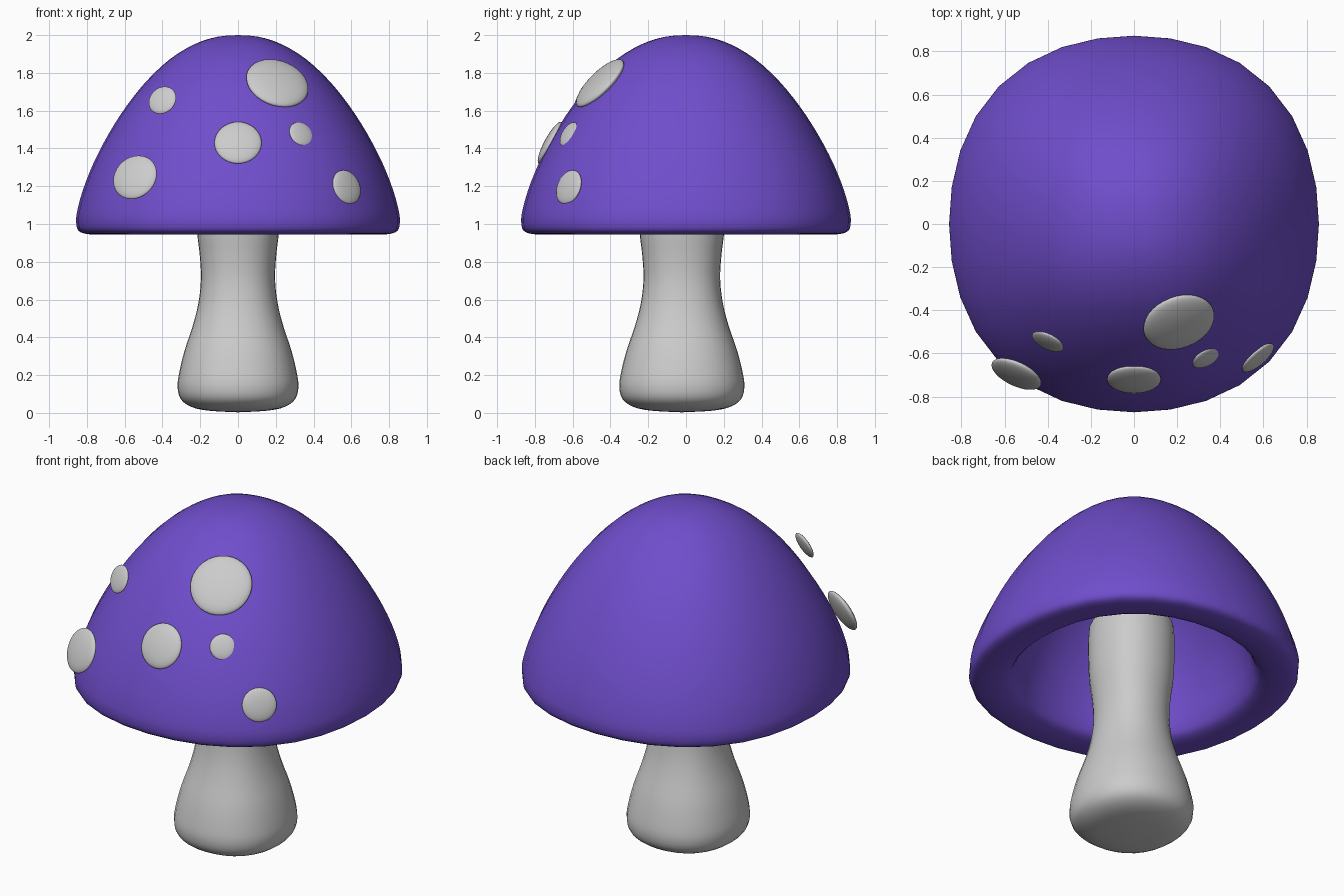
import bpy, bmesh, math
from mathutils import Vector

if "Cube" in bpy.data.objects:
    bpy.data.objects.remove(bpy.data.objects["Cube"])


def smooth_profile(pts, steps=3):
    """Catmull-Rom refinement of (radius, height) points."""
    p = [Vector(q) for q in [pts[0]] + pts + [pts[-1]]]
    out = []
    for a, b, c, d in zip(p, p[1:], p[2:], p[3:]):
        for i in range(steps):
            t = i / steps
            out.append(0.5 * (2 * b + (c - a) * t + (2 * a - 5 * b + 4 * c - d) * t * t
                              + (3 * b - a - 3 * c + d) * t ** 3))
    return out + [p[-1]]


def finish(name, bm):
    bmesh.ops.recalc_face_normals(bm, faces=bm.faces)
    for f in bm.faces:
        f.smooth = True
    mesh = bpy.data.meshes.new(name)
    bm.to_mesh(mesh)
    bm.free()
    ob = bpy.data.objects.new(name, mesh)
    bpy.context.collection.objects.link(ob)
    return ob


def lathe(name, pts, square=0.034, sides=32):
    """Turned shape whose plan is slightly squared on the diagonals."""
    bm = bmesh.new()
    verts = [bm.verts.new((max(r, 0), 0, z)) for r, z in smooth_profile(pts)]
    edges = [bm.edges.new(e) for e in zip(verts, verts[1:])]
    bmesh.ops.spin(bm, geom=verts + edges, cent=(0, 0, 0), axis=(0, 0, 1),
                   angle=math.tau, steps=sides, use_duplicate=False)
    bmesh.ops.remove_doubles(bm, verts=bm.verts, dist=1e-4)
    for v in bm.verts:
        k = 1 + square * (1 - math.cos(4 * math.atan2(v.co.y, v.co.x))) / 2
        v.co.x *= k
        v.co.y *= k
    return finish(name, bm)


# cap: outer dome, rounded lip, hollow inside
cap = lathe("cap", [
    (0, 2.0), (0.11, 1.991), (0.23, 1.952), (0.36, 1.873), (0.484, 1.757),
    (0.592, 1.622), (0.686, 1.475), (0.766, 1.32), (0.821, 1.18), (0.851, 1.07),
    (0.857, 1.01), (0.845, 0.965), (0.80, 0.947), (0.73, 0.946), (0.66, 0.966),
    (0.63, 1.01), (0.612, 1.07), (0.595, 1.15), (0.545, 1.31), (0.43, 1.52),
    (0.28, 1.69), (0.12, 1.78), (0, 1.8)])
cap.scale.y = 1.018
mat = bpy.data.materials.new("purple")
mat.diffuse_color = (0.16, 0.075, 0.60, 1)
mat.use_nodes = True
mat.node_tree.nodes["Principled BSDF"].inputs["Base Color"].default_value = mat.diffuse_color
cap.data.materials.append(mat)

# stem: swollen foot, narrow neck, flared top inside the cap
stem = lathe("stem", [
    (0, 0.003), (0.16, 0.012), (0.25, 0.033), (0.303, 0.073), (0.32, 0.135),
    (0.312, 0.21), (0.283, 0.33), (0.24, 0.46), (0.21, 0.58), (0.196, 0.71),
    (0.203, 0.84), (0.216, 0.95), (0.222, 1.08), (0.22, 1.25), (0.19, 1.31),
    (0, 1.32)])
stem.location.y = -0.022
stem.scale.y = 1.035

# spots: flat lens shapes lying on the front of the cap (centre, normal, radius)
spots = [
    ((0.208, -0.455, 1.745), (0.26, -0.68, 0.68), 0.17),
    ((-0.40, -0.545, 1.655), (-0.40, -0.82, 0.40), 0.079),
    ((0, -0.72, 1.43), (0, -0.88, 0.475), 0.125),
    ((0.335, -0.62, 1.475), (0.46, -0.75, 0.46), 0.071),
    ((-0.545, -0.695, 1.247), (-0.39, -0.83, 0.39), 0.125),
    ((0.575, -0.62, 1.195), (0.63, -0.72, 0.29), 0.094),
]
for i, (centre, normal, r) in enumerate(spots):
    bm = bmesh.new()
    bmesh.ops.create_uvsphere(bm, u_segments=32, v_segments=16, radius=1)
    spot = finish(f"spot_{i + 1}", bm)
    spot.location = centre
    spot.scale = (r, r, 0.24 * r)
    spot.rotation_euler = Vector(normal).to_track_quat('Z', 'Y').to_euler()
